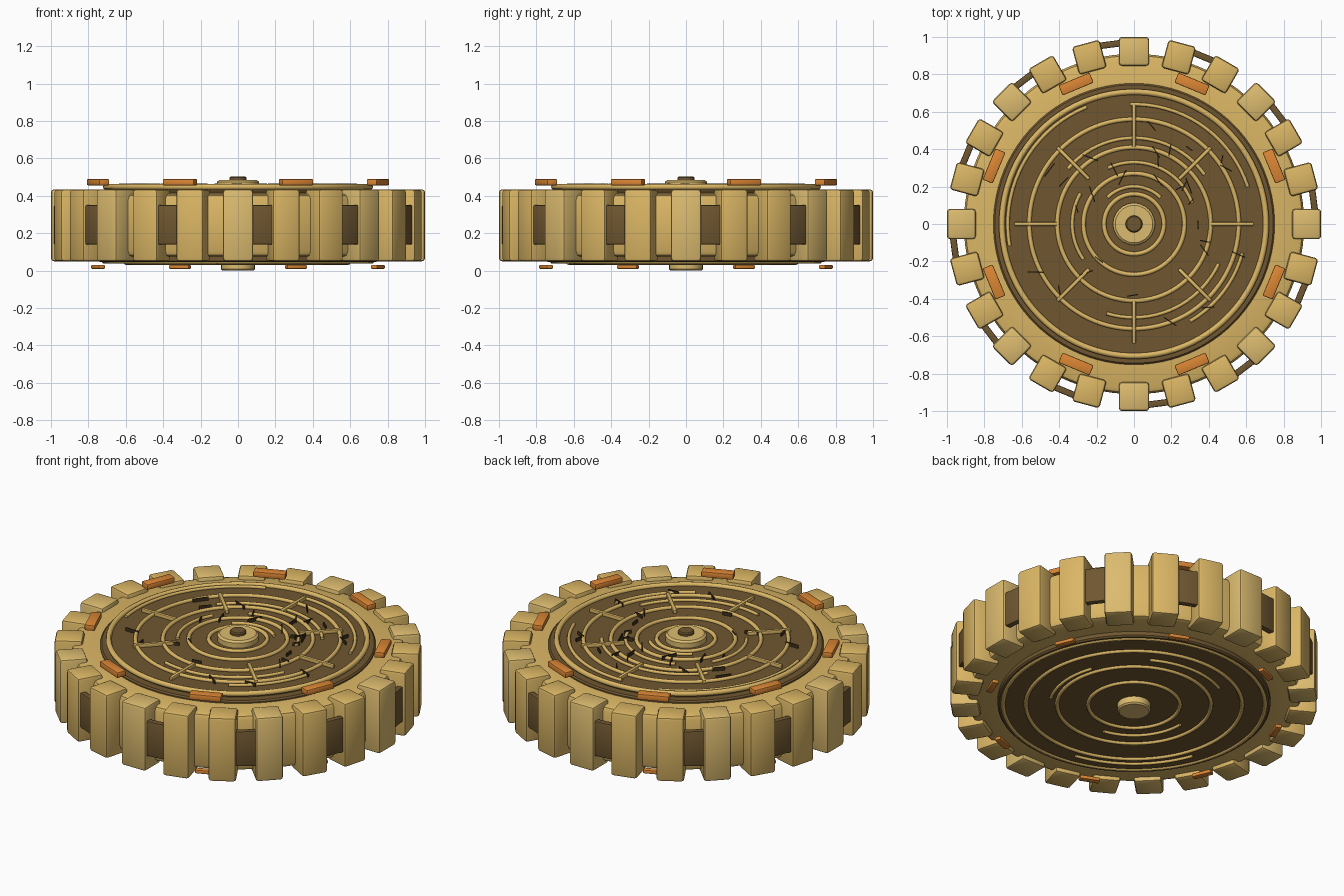
import bpy, bmesh, math, random
from mathutils import Matrix

if "Cube" in bpy.data.objects:
    bpy.data.objects.remove(bpy.data.objects["Cube"])

random.seed(4)
TAU = 2 * math.pi


def material(name, rgb):
    m = bpy.data.materials.new(name)
    m.diffuse_color = (*rgb, 1)
    m.use_nodes = True
    m.node_tree.nodes["Principled BSDF"].inputs["Base Color"].default_value = m.diffuse_color
    return m


GOLD = material("gold", (0.71, 0.47, 0.13))
PALE = material("pale_gold", (0.72, 0.50, 0.16))
DARK = material("dark_bronze", (0.16, 0.095, 0.03))
CRACK = material("crack", (0.05, 0.03, 0.012))
ORANGE = material("orange", (0.72, 0.24, 0.035))


def finish(name, bm, mat, smooth=True):
    bmesh.ops.recalc_face_normals(bm, faces=bm.faces)
    me = bpy.data.meshes.new(name)
    bm.to_mesh(me)
    bm.free()
    me.materials.append(mat)
    ob = bpy.data.objects.new(name, me)
    bpy.context.collection.objects.link(ob)
    if smooth:
        bpy.ops.object.select_all(action='DESELECT')
        ob.select_set(True)
        bpy.context.view_layer.objects.active = ob
        bpy.ops.object.shade_smooth_by_angle(angle=math.radians(35))
    return ob


def lathe(name, profile, mat, n=96):
    """Revolve a closed (radius, z) profile; radius 0 points are welded."""
    bm = bmesh.new()
    rings = [[bm.verts.new((r * math.cos(TAU * i / n), r * math.sin(TAU * i / n), z))
              for i in range(n)] for r, z in profile]
    for k in range(len(rings)):
        a, b = rings[k], rings[(k + 1) % len(rings)]
        if profile[k][0] == 0 and profile[(k + 1) % len(rings)][0] == 0:
            continue
        for i in range(n):
            j = (i + 1) % n
            bm.faces.new((a[i], a[j], b[j], b[i]))
    bmesh.ops.remove_doubles(bm, verts=bm.verts, dist=1e-5)
    return finish(name, bm, mat)


def disc(name, r, z0, z1, mat, bev=0.008, n=96):
    return lathe(name, [(0, z0), (r - bev, z0), (r, z0 + bev), (r, z1 - bev),
                        (r - bev, z1), (0, z1)], mat, n)


def arc(name, r, z, tube, mat, start=0, end=360):
    """Round tube along a circle or part of one (degrees)."""
    cu = bpy.data.curves.new(name, 'CURVE')
    cu.dimensions = '3D'
    cu.bevel_depth = tube
    cu.bevel_resolution = 2
    cu.use_fill_caps = True
    sp = cu.splines.new('POLY')
    full = end - start >= 360
    n = max(8, int((end - start) / 4))
    sp.points.add(n - 1)
    for i, p in enumerate(sp.points):
        a = math.radians(start + (end - start) * i / (n if full else n - 1))
        p.co = (r * math.cos(a), r * math.sin(a), z, 1)
    sp.use_cyclic_u = full
    cu.materials.append(mat)
    ob = bpy.data.objects.new(name, cu)
    bpy.context.collection.objects.link(ob)


def block(name, r, deg, z, size, mat, bev=0.0, twist=0):
    """Box with size (radial, tangential, height) at polar position."""
    bm = bmesh.new()
    bmesh.ops.create_cube(bm, size=1)
    bmesh.ops.scale(bm, vec=size, verts=bm.verts)
    if bev:
        bmesh.ops.bevel(bm, geom=bm.edges[:], offset=bev, segments=2,
                        profile=0.5, affect='EDGES')
    bm.transform(Matrix.Rotation(math.radians(deg), 4, 'Z')
                 @ Matrix.Translation((r, 0, z))
                 @ Matrix.Rotation(math.radians(twist), 4, 'Z'))
    return finish(name, bm, mat, bev > 0)


# Main wheel body with rounded rim
lathe("wheel_body", [(0.70, 0.075), (0.88, 0.075), (0.90, 0.083), (0.91, 0.105),
                     (0.91, 0.38), (0.90, 0.402), (0.88, 0.41), (0.70, 0.41)], GOLD)

# Dark faces, top and bottom
disc("top_face_border", 0.752, 0.36, 0.425, DARK)
disc("top_face", 0.70, 0.40, 0.445, DARK)
disc("bottom_face", 0.745, 0.045, 0.12, DARK)

# Teeth round the rim, dark panels in every other gap
for i in range(24):
    block("rim_tooth", 0.923, i * 15, 0.2425, (0.154, 0.162 if i % 6 == 0 else 0.152, 0.385),
          PALE if i % 3 == 0 else GOLD, 0.016)
for i in range(12):
    block("rim_panel", 0.968, 7.5 + 30 * i, 0.245, (0.035, 0.17, 0.21), DARK, 0.006)

# Orange clips above and below the rim
for i in range(8):
    a = 22.5 + 45 * i
    block("top_clip", 0.81, a, 0.473, (0.058, 0.18, 0.034), ORANGE, 0.006)
    block("bottom_clip", 0.81, a, 0.02, (0.036, 0.115, 0.022), ORANGE, 0.006)

# Raised rings and partial arcs on the top
arc("top_border_ring", 0.706, 0.448, 0.016, GOLD)
for r in (0.56, 0.41, 0.27, 0.16):
    arc("top_ring", r, 0.45, 0.012, GOLD)
for r, s, e in ((0.675, 112, 190), (0.64, 18, 92), (0.46, 35, 140), (0.50, 253, 335),
                (0.33, 20, 115), (0.20, 45, 135), (0.33, 150, 215), (0.60, 300, 345)):
    arc("top_arc", r, 0.45, 0.010, GOLD, s, e)

# Spokes
for i in range(8):
    a, b = ((0.34, 0.58) if i % 2 else (0.41, 0.64))
    block("spoke", (a + b) / 2, i * 45, 0.453, (b - a, 0.02, 0.024), GOLD, 0.005)

# Fine cracks scattered over the top face
for i in range(30):
    block("crack", random.uniform(0.25, 0.62), random.uniform(0, 360), 0.45,
          (random.uniform(0.04, 0.09), 0.006, 0.03), CRACK, 0, random.uniform(0, 180))

# Hub on the top and its dark pin
lathe("top_hub", [(0, 0.42), (0.112, 0.42), (0.112, 0.475), (0.10, 0.485), (0, 0.485)], PALE, 48)
disc("hub_pin", 0.045, 0.46, 0.503, DARK, 0.006, 32)

# Rings, arcs and hub on the underside
arc("bottom_border_ring", 0.715, 0.05, 0.013, GOLD)
for r in (0.59, 0.42, 0.25):
    arc("bottom_ring", r, 0.042, 0.011, GOLD)
for r, s, e in ((0.50, 60, 118), (0.46, 330, 380), (0.33, 180, 260), (0.64, 200, 260)):
    arc("bottom_arc", r, 0.04, 0.009, GOLD, s, e)
disc("bottom_hub", 0.09, 0.0, 0.07, PALE, 0.008, 48)
